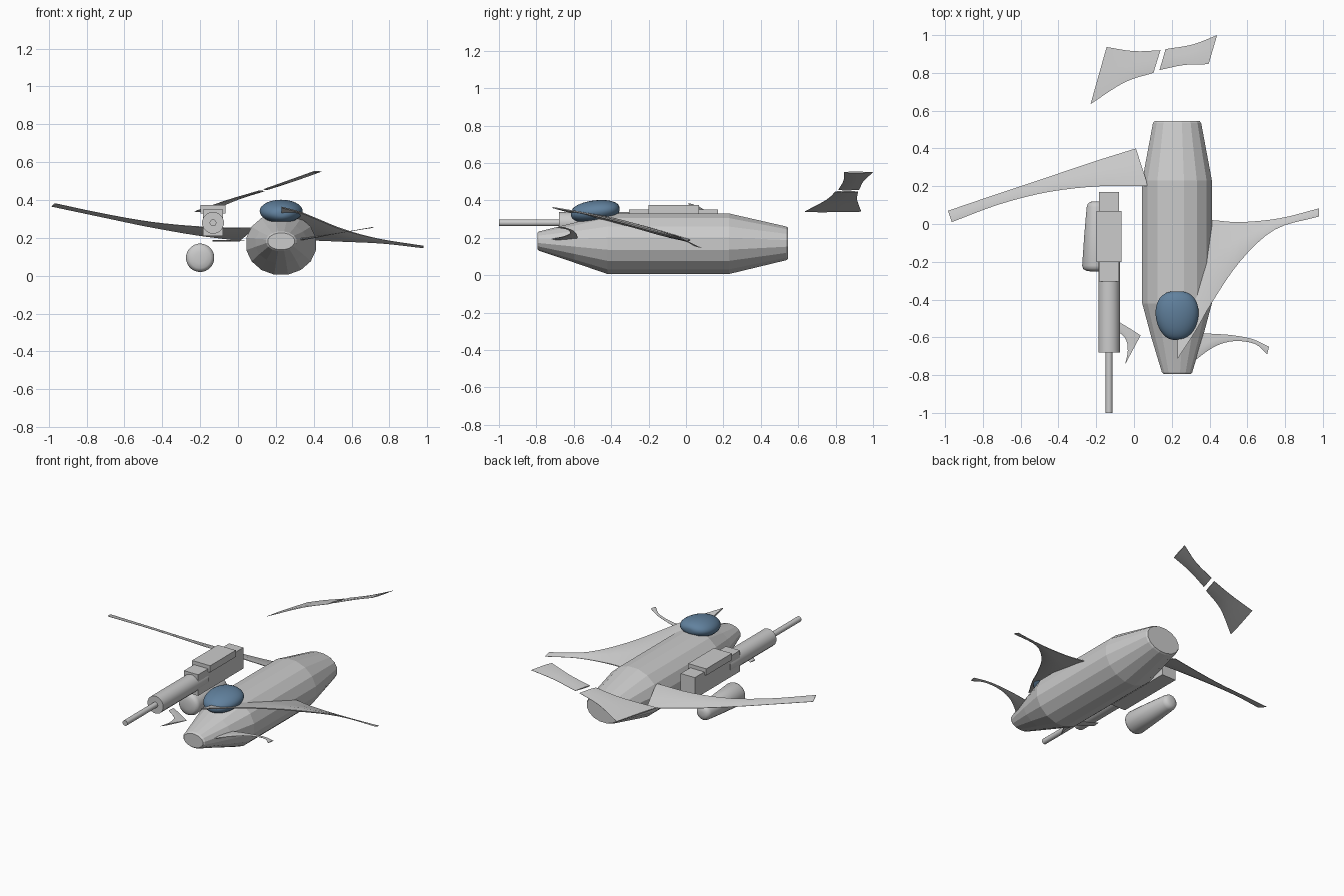
import bpy, bmesh, math
from mathutils import Vector

if "Cube" in bpy.data.objects:
    bpy.data.objects.remove(bpy.data.objects["Cube"])


def make(name, verts, faces, smooth=None):
    me = bpy.data.meshes.new(name)
    me.from_pydata(verts, [], faces)
    bm = bmesh.new()
    bm.from_mesh(me)
    bmesh.ops.recalc_face_normals(bm, faces=bm.faces)
    bm.to_mesh(me)
    bm.free()
    ob = bpy.data.objects.new(name, me)
    bpy.context.collection.objects.link(ob)
    if smooth:
        bpy.ops.object.select_all(action='DESELECT')
        ob.select_set(True)
        bpy.context.view_layer.objects.active = ob
        bpy.ops.object.shade_smooth_by_angle(angle=math.radians(smooth))
    return ob


def rings(name, loops, smooth=None):
    """Skin a list of equal-sized closed loops and cap both ends."""
    n = len(loops[0])
    verts = [p for l in loops for p in l]
    faces = [(i * n + j, i * n + (j + 1) % n, (i + 1) * n + (j + 1) % n, (i + 1) * n + j)
             for i in range(len(loops) - 1) for j in range(n)]
    faces += [tuple(range(n)), tuple(range(len(verts) - n, len(verts)))]
    return make(name, verts, faces, smooth)


def body(name, cx, sections, n, smooth=None, offset=0.5):
    """Sections are (y, centre z, half width, half height)."""
    ang = [2 * math.pi * (j + offset) / n for j in range(n)]
    return rings(name, [[(cx + rx * math.cos(a), y, cz + rz * math.sin(a)) for a in ang]
                        for y, cz, rx, rz in sections], smooth)


def spline(pts, steps=4):
    p = [Vector(q) for q in pts]
    p = [2 * p[0] - p[1]] + p + [2 * p[-1] - p[-2]]
    out = []
    for i in range(1, len(p) - 2):
        a, b, c, d = p[i - 1:i + 3]
        for s in range(steps):
            t = s / steps
            out.append(0.5 * (2 * b + (c - a) * t + (2 * a - 5 * b + 4 * c - d) * t * t
                              + (3 * b - a - 3 * c + d) * t ** 3))
    return out + [p[-2]]


def fin(name, lead, trail, thick, z=None):
    """Thin lens-section surface between a leading and a trailing edge curve."""
    if z:
        lead, trail = [[(x, y, z(x, y)) for x, y in e] for e in (lead, trail)]
    loops = []
    for a, b in zip(spline(lead), spline(trail)):
        t = min(thick, 0.12 * (b - a).length) / 2
        sec = [(0, .25), (.25, 1), (.6, .8), (1, .2), (1, -.2), (.6, -.8), (.25, -1), (0, -.25)]
        loops.append([a.lerp(b, f) + Vector((0, 0, h * t)) for f, h in sec])
    return rings(name, loops, 40)


def box(name, x0, x1, y0, y1, z0, z1):
    return rings(name, [[(x0, y, z0), (x1, y, z0), (x1, y, z1), (x0, y, z1)] for y in (y0, y1)])


# Faceted hull
body("fuselage", 0.228, [(-.795, .182, .072, .045), (-.785, .182, .082, .053),
                         (-.6, .174, .139, .108), (-.42, .168, .188, .165),
                         (.23, .168, .188, .165), (.535, .17, .13, .092),
                         (.545, .17, .122, .086)], 16)

# Blue canopy, fuller at the rear
loops = []
for i in range(1, 24):
    u = math.pi * i / 24
    c = -math.cos(u)
    r = max(math.sin(u), 0) ** 0.8
    wid = .113 * r * (1 + .1 * c)
    loops.append([(.228 + wid * math.cos(a), -.485 + .13 * c,
                   .34 + .013 * c + .06 * r * math.sin(a))
                  for a in [2 * math.pi * j / 32 for j in range(32)]])
canopy = rings("canopy", loops, 60)
mat = bpy.data.materials.new("canopy_blue")
mat.diffuse_color = (.12, .22, .34, 1)
mat.use_nodes = True
mat.node_tree.nodes["Principled BSDF"].inputs["Base Color"].default_value = mat.diffuse_color
canopy.data.materials.append(mat)

# Main wings
fin("right_wing",
    [(.23, -.715, .362), (.33, -.56, .335), (.41, -.42, .303), (.56, -.2, .243),
     (.745, -.03, .195), (.98, .04, .158)],
    [(.23, .02, .2), (.32, .02, .195), (.42, .02, .188), (.56, .01, .182),
     (.77, .03, .17), (.98, .083, .146)], .026)
fin("left_wing",
    [(.075, .2, .252), (-.18, .2, .258), (-.45, .17, .283), (-.71, .105, .328), (-.965, .01, .382)],
    [(.01, .4, .186), (-.22, .328, .215), (-.48, .24, .26), (-.73, .157, .312), (-.985, .07, .366)],
    .016)

# Canards
fin("right_canard",
    [(.27, -.77), (.32, -.725), (.425, -.65), (.53, -.62), (.64, -.635), (.705, -.69)],
    [(.27, -.58), (.37, -.58), (.45, -.583), (.53, -.59), (.63, -.61), (.715, -.65)],
    .012, lambda x, y: .19 + (x - .315) * .165)
fin("left_canard",
    [(-.048, -.745), (-.033, -.67), (-.05, -.6), (-.135, -.535)],
    [(.035, -.59), (0, -.567), (-.06, -.53), (-.13, -.49)],
    .008, lambda x, y: .185)

# Tail planes: each end edge is level, rising to the right
fin("tail_left",
    [(-.23, .635, .34), (-.05, .75, .402), (.103, .8, .447)],
    [(-.145, .937, .34), (0, .915, .402), (.14, .92, .447)], .008)
fin("tail_right",
    [(.135, .815, .457), (.267, .842, .504), (.395, .846, .55)],
    [(.167, .926, .457), (.31, .95, .504), (.44, 1.0, .55)], .008)

# Gun
GX, GZ = -.132, .28
body("gun_barrel", GX, [(y, GZ, .018, .018) for y in (-1, -.66)], 16, 30)
body("gun_sleeve", GX, [(y, GZ, .058, .058) for y in (-.68, -.2)], 16, 30)
box("gun_receiver", -.184, -.08, -.305, .17, .21, .35)
box("gun_top_block", -.198, -.065, -.2, .07, .33, .374)

# Rounded tank under the gun
body("tank", -.2, [(y, .095, r, r) for y, r in
                   [(.12, .012), (.117, .032), (.107, .045), (.09, .051), (-.06, .064),
                    (-.22, .075), (-.238, .07), (-.247, .055), (-.251, .03), (-.252, .01)]], 24, 80)
